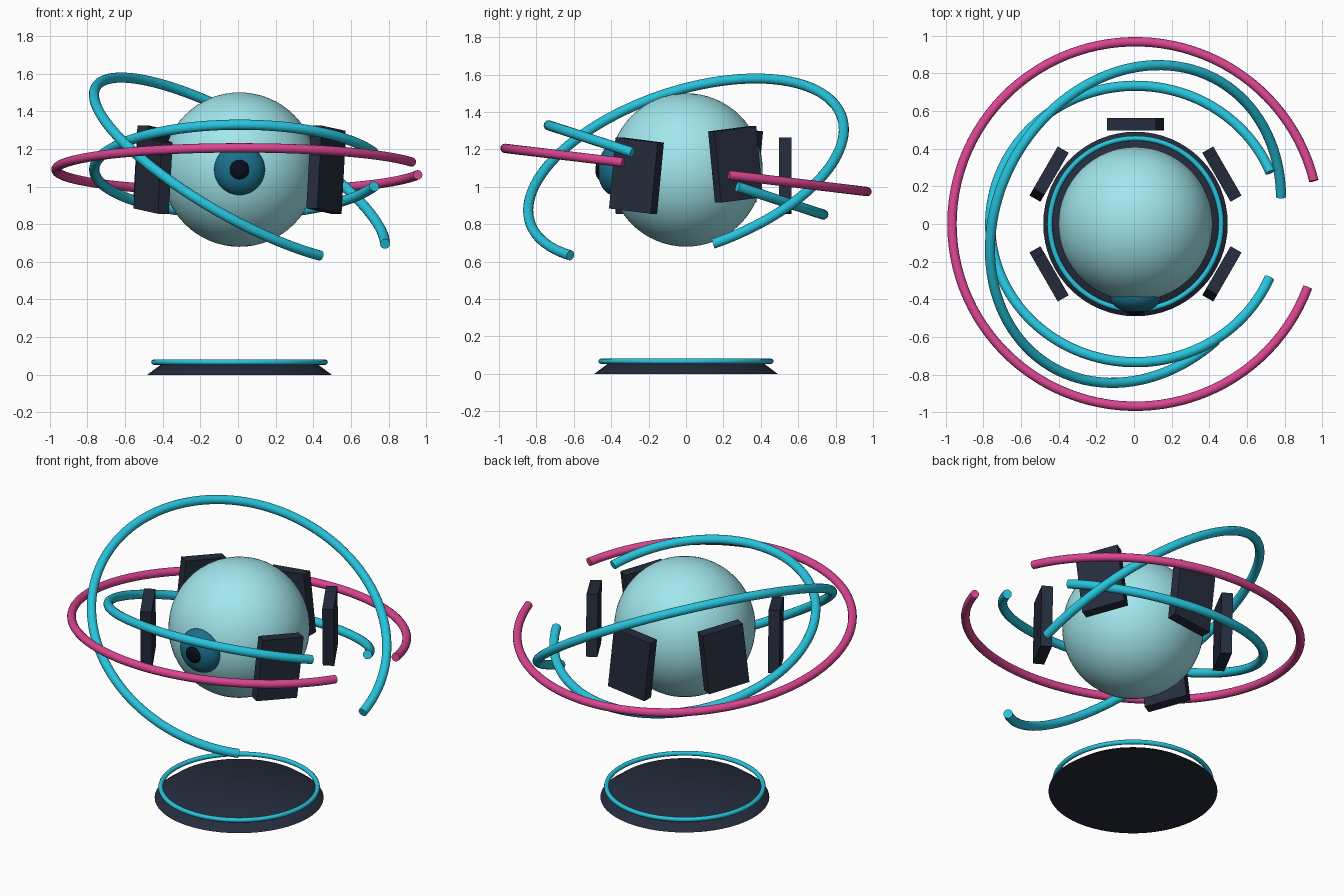
import bpy, bmesh, math
from mathutils import Vector, Matrix

if "Cube" in bpy.data.objects:
    bpy.data.objects.remove(bpy.data.objects["Cube"])

C = Vector((0.008, 0, 1.09))  # centre of the floating core


def material(name, rgb):
    m = bpy.data.materials.new(name)
    m.diffuse_color = (*rgb, 1)
    m.use_nodes = True
    m.node_tree.nodes["Principled BSDF"].inputs["Base Color"].default_value = m.diffuse_color
    return m


PALE = material("pale_cyan", (0.36, 0.80, 0.85))
CYAN = material("cyan", (0.02, 0.55, 0.72))
TEAL = material("teal", (0.01, 0.16, 0.26))
PINK = material("pink", (0.70, 0.06, 0.28))
DARK = material("dark_slate", (0.018, 0.025, 0.045))
BLACK = material("black", (0.003, 0.004, 0.01))


def finish(name, bm, mat, smooth=True):
    bmesh.ops.recalc_face_normals(bm, faces=bm.faces)
    me = bpy.data.meshes.new(name)
    bm.to_mesh(me)
    bm.free()
    ob = bpy.data.objects.new(name, me)
    bpy.context.collection.objects.link(ob)
    me.materials.append(mat)
    if smooth:
        bpy.context.view_layer.objects.active = ob
        ob.select_set(True)
        bpy.ops.object.shade_smooth_by_angle(angle=math.radians(40))
        ob.select_set(False)
    return ob


def ellipsoid(name, centre, radii, mat, u=48, v=24):
    bm = bmesh.new()
    m = Matrix.Translation(centre) @ Matrix.Diagonal((*radii, 1))
    bmesh.ops.create_uvsphere(bm, u_segments=u, v_segments=v, radius=1, matrix=m)
    return finish(name, bm, mat)


def ring(name, centre, normal, start, sweep, radius, tube, mat, steps=96, sides=16):
    """Tube along an arc that begins in direction start and turns about normal."""
    n = Vector(normal).normalized()
    u = Vector(start)
    u = (u - n * u.dot(n)).normalized()
    v = n.cross(u)
    closed = sweep >= 360
    bm = bmesh.new()
    loops = []
    for i in range(steps if closed else steps + 1):
        a = math.radians(sweep) * i / steps
        d = u * math.cos(a) + v * math.sin(a)
        loops.append([bm.verts.new(centre + d * (radius + tube * math.cos(t)) + n * tube * math.sin(t))
                      for t in (2 * math.pi * k / sides for k in range(sides))])
    pairs = list(zip(loops, loops[1:])) + ([(loops[-1], loops[0])] if closed else [])
    for p, q in pairs:
        for k in range(sides):
            j = (k + 1) % sides
            bm.faces.new((p[k], p[j], q[j], q[k]))
    if not closed:
        bm.faces.new(loops[0])
        bm.faces.new(loops[-1])
    return finish(name, bm, mat)


# Core sphere with its eye
ellipsoid("core_sphere", C, (0.41, 0.41, 0.41), PALE, 64, 32)
ellipsoid("iris", C + Vector((0, -0.385, 0)), (0.135, 0.087, 0.135), TEAL)
ellipsoid("pupil", C + Vector((0, -0.455, 0)), (0.055, 0.03, 0.055), BLACK, 32, 16)

# Open orbit rings, each tilted, with the gap on the right
t = math.radians(6.8)
ring("outer_ring", C, (0, math.sin(t), math.cos(t)), (0.955, 0.231, -0.028), 326, 0.975, 0.025, PINK)
t = math.radians(18)
ring("inner_ring", C, (0, math.sin(t), math.cos(t)), (0.72, 0.277, -0.09), 315, 0.772, 0.027, CYAN)
ring("tilted_ring", C, (0.478, -0.284, 0.832), (0.775, 0.145, -0.396), 303, 0.88, 0.027, CYAN)

# Floating armour panels: six places round the core, the front one left open
for i in range(6):
    if i == 4:
        continue
    s = 1 if i % 2 == 0 else -1
    m = (Matrix.Translation(C + Vector((0, 0, 0.03 * s)))
         @ Matrix.Rotation(math.radians(30 + 60 * i), 4, 'Z')
         @ Matrix.Translation((0.53, 0, 0))
         @ Matrix.Rotation(math.radians(6.3 * s), 4, 'X')
         @ Matrix.Diagonal((0.067, 0.26, 0.383, 1)))
    bm = bmesh.new()
    bmesh.ops.create_cube(bm, size=1, matrix=m)
    finish(f"panel_{i + 1}", bm, DARK, smooth=False)

# Base plate with a glowing rim
bm = bmesh.new()
bmesh.ops.create_cone(bm, cap_ends=True, segments=64, radius1=0.49, radius2=0.42, depth=0.052,
                      matrix=Matrix.Translation((C.x, 0, 0.026)))
finish("base_plate", bm, DARK)
ring("base_rim", Vector((C.x, 0, 0.067)), (0, 0, 1), (1, 0, 0), 360, 0.455, 0.014, CYAN, 72, 12)
